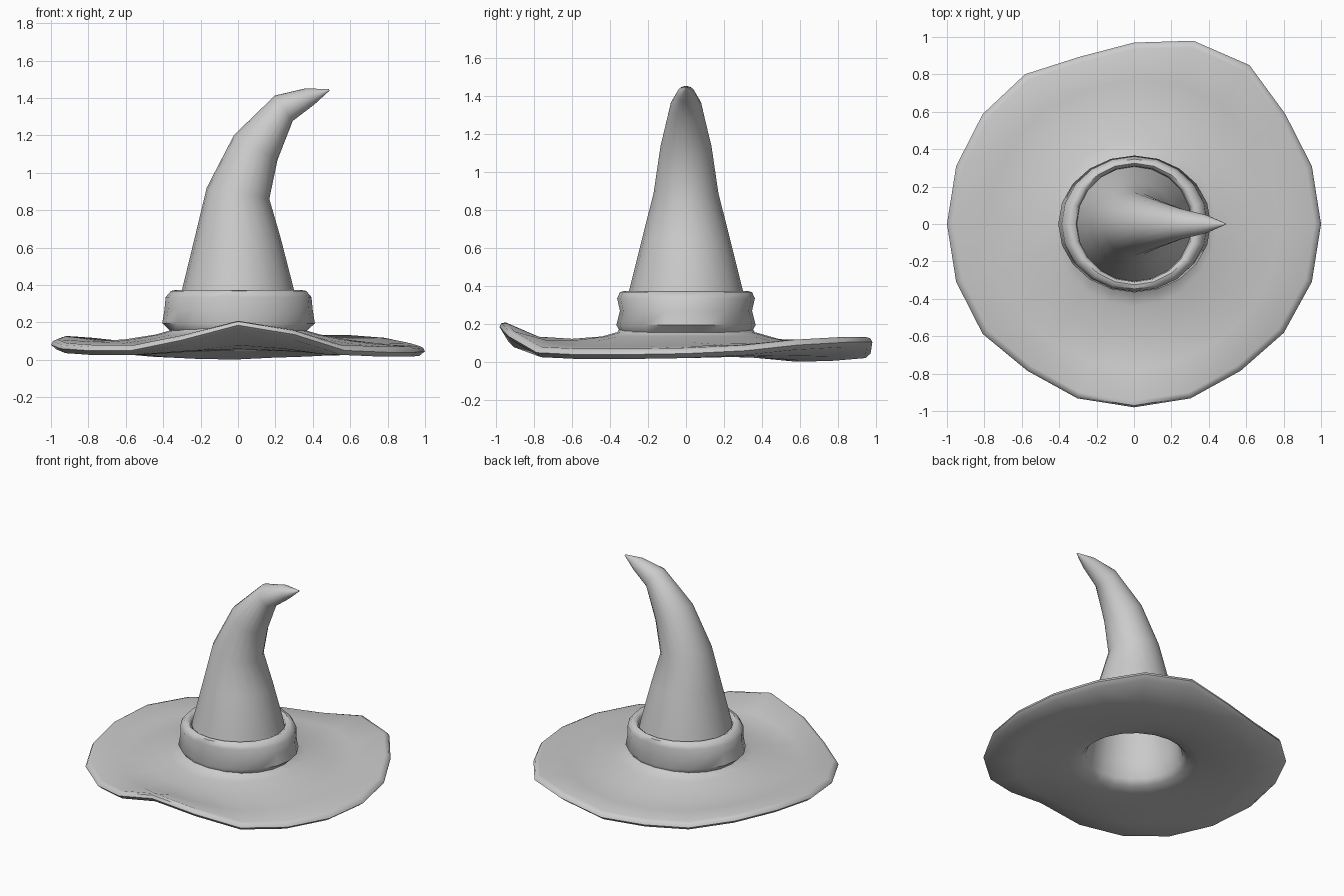
import bpy, bmesh
from math import sin, cos, pi, radians

if "Cube" in bpy.data.objects:
    bpy.data.objects.remove(bpy.data.objects["Cube"])

N = 20


def loft(name, rings, closed=False, angle=40):
    """Skin a list of rings of N points; close into a loop or fan the ends."""
    bm = bmesh.new()
    loops = [[bm.verts.new(p) for p in r] for r in rings]
    pairs = list(zip(loops, loops[1:]))
    if closed:
        pairs.append((loops[-1], loops[0]))
    for a, b in pairs:
        for i in range(N):
            j = (i + 1) % N
            bm.faces.new((a[i], a[j], b[j], b[i]))
    if not closed:
        bm.faces.new(loops[0])
        bm.faces.new(loops[-1])
    bmesh.ops.recalc_face_normals(bm, faces=bm.faces)
    me = bpy.data.meshes.new(name)
    bm.to_mesh(me)
    bm.free()
    ob = bpy.data.objects.new(name, me)
    bpy.context.collection.objects.link(ob)
    bpy.ops.object.select_all(action='DESELECT')
    ob.select_set(True)
    bpy.context.view_layer.objects.active = ob
    bpy.ops.object.shade_smooth_by_angle(angle=radians(angle))
    return ob


def ring(x, z, rx, ry=None, tilt=0):
    """Ellipse centred at (x, 0, z), tilted about y (degrees)."""
    ry = ry or rx
    t = radians(tilt)
    pts = []
    for i in range(N):
        a = 2 * pi * i / N
        pts.append((x + rx * cos(a) * cos(t), ry * sin(a), z - rx * cos(a) * sin(t)))
    return pts


# Wavy brim edge: underside height and radius, every 18 degrees from +x
RIM_Z = [.025, .04, .07, .085, .085, .025, .02, .04, .07, .08,
         .06, .04, .03, .03, .085, .165, .115, .03, .02, .02]
RIM_R = [1, 1, 1, 1.05, 1.03, .97, .94, .99, 1, 1,
         1, 1, 1, .97, .98, .98, .98, .97, .99, 1]


def brim_ring(f, w, base, lift, sag=.05):
    """Brim ring at fraction f of the radius; w blends to the wavy edge."""
    pts = []
    for i in range(N):
        a = 2 * pi * i / N
        r = f * (1 + (RIM_R[i] - 1) * w)
        dip = sag * max(0, sin(a)) * (1 - w) if f > .5 else 0
        z = (base - dip) * (1 - w) + RIM_Z[i] * w + lift
        pts.append((r * cos(a), r * sin(a), z))
    return pts


# Crown path: x, z, radius, tilt (bending toward +x)
crown = [(.488, 1.443, .004, 65), (.385, 1.408, .049, 62), (.245, 1.345, .083, 55),
         (.095, 1.135, .134, 30), (0, .89, .17, 10), (0, .66, .228, 2),
         (0, .38, .298, 0), (0, .22, .325, 0)]

# Hat shell: crown outside, brim top, edge, brim underside, crown inside
T = .05
shell = [ring(x, z, r, tilt=t) for x, z, r, t in crown]
shell += [brim_ring(.36, 0, .158, 0), brim_ring(.44, .0, .135, 0),
          brim_ring(.6, .12, .06, T, .02), brim_ring(.78, .35, .04, T, .02),
          brim_ring(.965, .95, .03, T), brim_ring(.99, 1, 0, .04),
          brim_ring(1, 1, 0, .02), brim_ring(.97, .96, .03, -.004),
          brim_ring(.78, .35, .03, 0), brim_ring(.6, .12, .043, 0),
          brim_ring(.43, 0, .046, 0), brim_ring(.35, 0, .062, 0),
          brim_ring(.318, 0, .1, 0)]
shell += [ring(x, z - .01, r - .025, tilt=t) for x, z, r, t in reversed(crown[1:])]
loft("hat_shell", shell, angle=50)

# Hat band: oval collar wider at the base, pinched at the sides (z, rx, ry)
profile = [(.19, .322, .322), (.155, .365, .345), (.195, .408, .366),
           (.27, .396, .347), (.335, .39, .362), (.368, .362, .347),
           (.374, .335, .325), (.36, .312, .31), (.31, .305, .305)]
loft("hat_band", [ring(.003, z, rx, ry) for z, rx, ry in profile],
     closed=True, angle=50)
